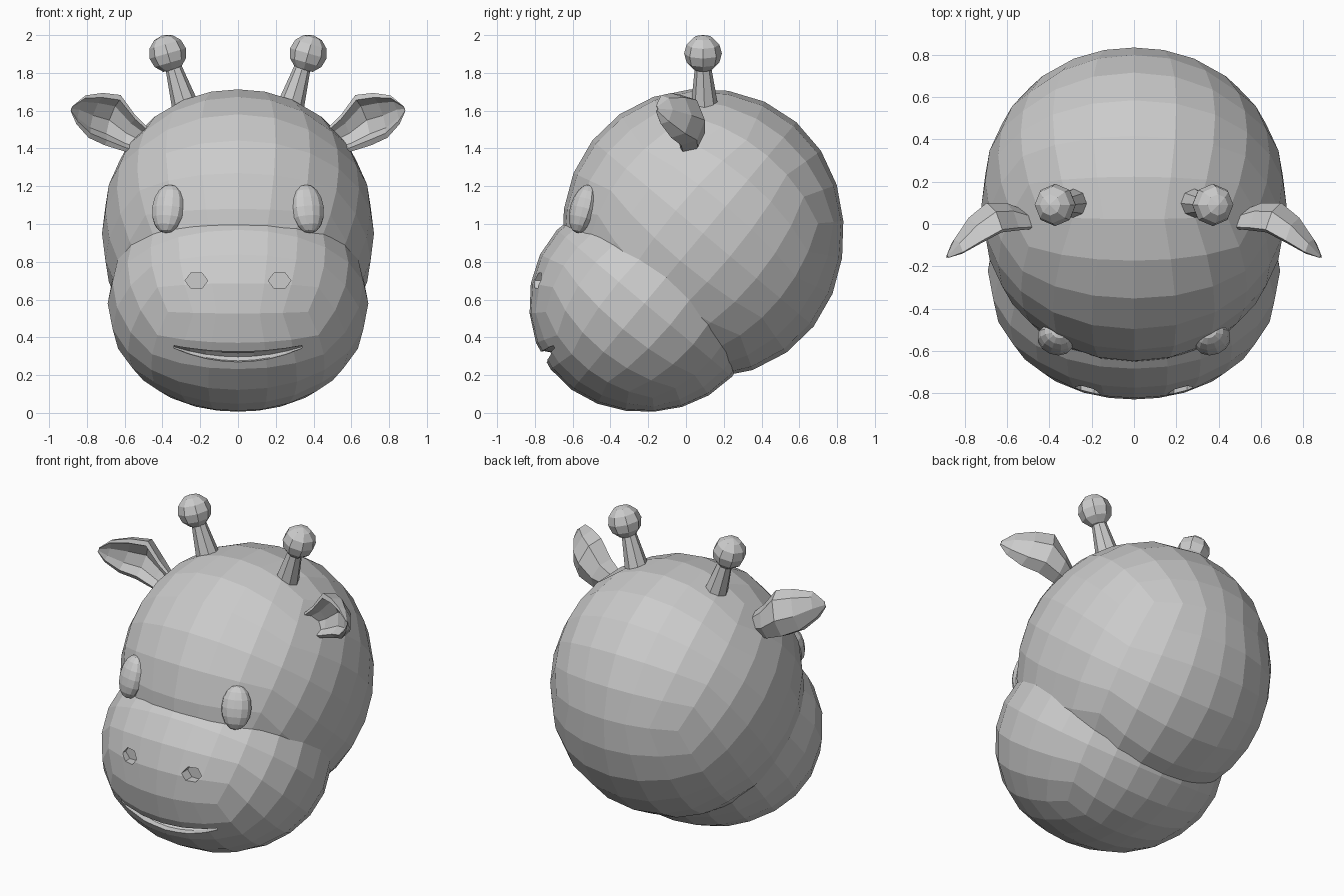
import bpy, bmesh, math
from mathutils import Matrix, Vector

if "Cube" in bpy.data.objects:
    bpy.data.objects.remove(bpy.data.objects["Cube"], do_unlink=True)

# One plain clay colour
CLAY = (0.6, 0.6, 0.6, 1.0)
clay = bpy.data.materials.new("clay_grey")
clay.use_nodes = True
clay.diffuse_color = CLAY
bsdf = clay.node_tree.nodes["Principled BSDF"]
bsdf.inputs["Base Color"].default_value = CLAY
bsdf.inputs["Roughness"].default_value = 0.8

SIDES = (("left", 1), ("right", -1))


def finish(bm, name):
    """Turn a bmesh into a flat shaded object."""
    bmesh.ops.recalc_face_normals(bm, faces=bm.faces[:])
    mesh = bpy.data.meshes.new(name)
    bm.to_mesh(mesh)
    bm.free()
    mesh.materials.append(clay)
    obj = bpy.data.objects.new(name, mesh)
    bpy.context.scene.collection.objects.link(obj)
    return obj


def quad_ball(name, centre, radii, tilt, cuts=5, power=2.1):
    """Rounded ball of even quads, slightly boxier than an ellipsoid."""
    bm = bmesh.new()
    bmesh.ops.create_cube(bm, size=2)
    bmesh.ops.subdivide_edges(bm, edges=bm.edges[:], cuts=cuts, use_grid_fill=True)
    turn = Matrix.Rotation(tilt, 3, 'X')
    for v in bm.verts:
        d = turn @ Vector([math.tan(c * math.pi / 4) for c in v.co]).normalized()
        size = sum(abs(c / r) ** power for c, r in zip(d, radii)) ** (-1 / power)
        v.co = Vector(centre) + d * size
    return finish(bm, name)


def loft(name, rings):
    """Skin a list of rings and cap both ends."""
    bm = bmesh.new()
    rows = [[bm.verts.new(p) for p in ring] for ring in rings]
    n = len(rows[0])
    for a, b in zip(rows, rows[1:]):
        for i in range(n):
            j = (i + 1) % n
            bm.faces.new((a[i], a[j], b[j], b[i]))
    bm.faces.new(rows[0])
    bm.faces.new(rows[-1])
    return finish(bm, name)


def uv_ball(name, matrix, segments, rings):
    bm = bmesh.new()
    bmesh.ops.create_uvsphere(bm, u_segments=segments, v_segments=rings,
                              radius=1, matrix=matrix)
    return finish(bm, name)


def circle(n):
    return [(math.cos(math.tau * i / n), math.sin(math.tau * i / n)) for i in range(n)]


# Head and muzzle
MUZZLE_C, MUZZLE_R = Vector((0, -0.22, 0.58)), Vector((0.69, 0.61, 0.575))
head = quad_ball("head", (0, 0.09, 0.95), (0.72, 0.745, 0.765), math.radians(-40))
muzzle = quad_ball("muzzle", MUZZLE_C, MUZZLE_R, math.radians(-40))


def muzzle_front(x, z):
    """Depth of the muzzle's front surface."""
    k = 1 - ((x - MUZZLE_C.x) / MUZZLE_R.x) ** 2 - ((z - MUZZLE_C.z) / MUZZLE_R.z) ** 2
    return MUZZLE_C.y - MUZZLE_R.y * math.sqrt(k)


# Mouth cutter: a smiling sliver that follows the muzzle
mouth_rings = []
for i in range(9):
    x = 0.34 * (i / 4 - 1)
    k = 1 - (x / 0.34) ** 2
    z = 0.35 - 0.053 * k
    y = muzzle_front(x, z)
    mouth_rings.append([(x, y + 0.065 * a, z + (0.007 + 0.023 * k) * b)
                        for a, b in circle(8)])
cutters = [loft("mouth_cutter", mouth_rings)]

# Nostril cutters: short six-sided holes
for side, s in SIDES:
    y = muzzle_front(0.22, 0.7)
    cutters.append(loft(side + "_nostril_cutter", [
        [(s * (0.22 + 0.06 * a), y + dy, 0.7 + 0.046 * b) for a, b in circle(6)]
        for dy in (-0.1, 0.045)]))

# Carve the muzzle, then drop the cutters
for cutter in cutters:
    cutter.hide_render = True
    mod = muzzle.modifiers.new(cutter.name, 'BOOLEAN')
    mod.operation = 'DIFFERENCE'
    mod.solver = 'EXACT'
    mod.object = cutter
graph = bpy.context.evaluated_depsgraph_get()
carved = bpy.data.meshes.new_from_object(muzzle.evaluated_get(graph))
muzzle.modifiers.clear()
muzzle.data = carved
for cutter in cutters:
    bpy.data.objects.remove(cutter, do_unlink=True)

# Ear stations: x, y, z, half width, cup depth
EAR = [(0.46, -0.02, 1.42, 0.06, 0.07),
       (0.57, -0.03, 1.48, 0.10, 0.13),
       (0.66, -0.04, 1.55, 0.14, 0.14),
       (0.75, -0.09, 1.575, 0.125, 0.12),
       (0.83, -0.14, 1.605, 0.08, 0.07),
       (0.88, -0.16, 1.61, 0.015, 0.012)]
# Cupped cross-section: round back, hollow front
CUP = [(1, 0.1), (0.8, 0.7), (0, 1), (-0.8, 0.7), (-1, 0.1),
       (-0.8, 0), (-0.55, 0.4), (0, 0.6), (0.55, 0.4), (0.8, 0)]

for side, s in SIDES:
    rings = []
    for x, y, z, w, d in EAR:
        rings.append([(s * (x - 0.3 * w * u + 0.25 * d * v), y + d * v, z + 0.95 * w * u)
                      for u, v in CUP])
    loft(side + "_ear", rings)

    # Horn stalk and knob
    lean = Matrix.Rotation(s * math.radians(16), 4, 'Y')
    stalk = [((0.265, 0.1, 1.58), 0.078), ((0.345, 0.09, 1.84), 0.042)]
    loft(side + "_horn_stalk", [
        [Vector((s * c[0], c[1], c[2])) + lean.to_3x3() @ Vector((r * a, r * b, 0))
         for a, b in circle(8)] for c, r in stalk])
    uv_ball(side + "_horn_knob",
            Matrix.Translation((s * 0.372, 0.09, 1.903)) @ lean @ Matrix.Scale(0.1, 4), 8, 6)

    # Eye
    place = (Matrix.Translation((s * 0.37, -0.545, 1.08))
             @ Matrix.Rotation(s * math.radians(22), 4, 'Z')
             @ Matrix.Rotation(math.radians(-16), 4, 'X')
             @ Matrix.Diagonal((0.09, 0.066, 0.133, 1)))
    uv_ball(side + "_eye", place, 12, 8)
